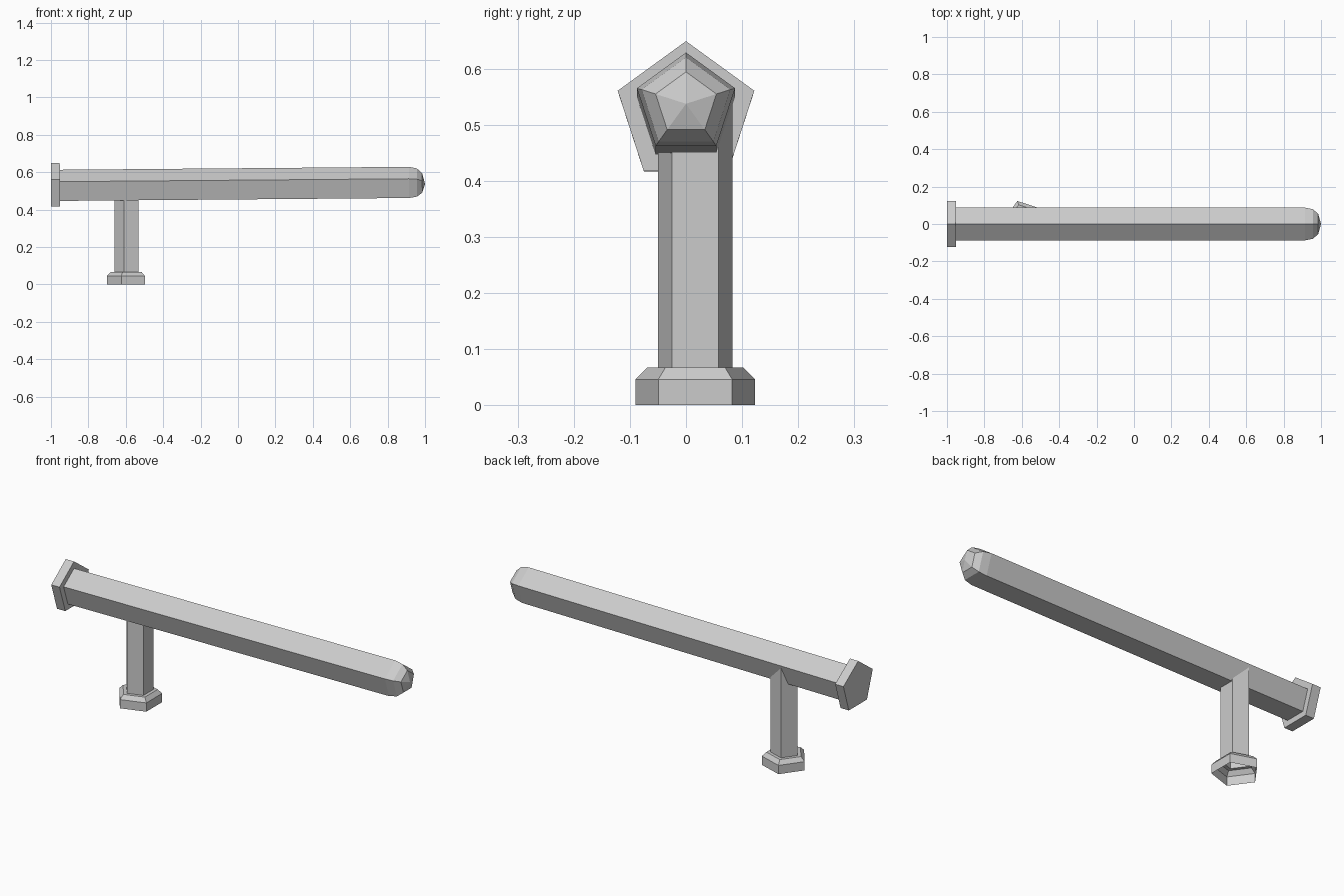
import bpy
import bmesh
from math import cos, sin, pi, radians
from mathutils import Matrix

cube = bpy.data.objects.get("Cube")
if cube:
    bpy.data.objects.remove(cube, do_unlink=True)

SIDES = 5

grey = bpy.data.materials.new("light_grey")
grey.use_nodes = True
grey.diffuse_color = (0.6, 0.6, 0.6, 1)
grey.node_tree.nodes["Principled BSDF"].inputs["Base Color"].default_value = (0.6, 0.6, 0.6, 1)


def pentagon_lathe(name, stations, matrix, close_start=True, close_end=True):
    """Skin five-sided rings given as (distance along axis, radius)."""
    bm = bmesh.new()
    rings = []
    for dist, radius in stations:
        ring = []
        for i in range(SIDES):
            a = pi + 2 * pi * i / SIDES
            ring.append(bm.verts.new((radius * cos(a), radius * sin(a), dist)))
        rings.append(ring)
    for low, high in zip(rings, rings[1:]):
        for i in range(SIDES):
            j = (i + 1) % SIDES
            bm.faces.new((low[i], low[j], high[j], high[i]))
    if close_start:
        bm.faces.new(rings[0][::-1])
    if close_end:
        bm.faces.new(rings[-1])
    bmesh.ops.remove_doubles(bm, verts=bm.verts, dist=0.0001)
    bm.transform(matrix)
    mesh = bpy.data.meshes.new(name)
    bm.to_mesh(mesh)
    bm.free()
    mesh.materials.append(grey)
    obj = bpy.data.objects.new(name, mesh)
    bpy.context.collection.objects.link(obj)
    return obj


# Long axis runs along x and rises very slightly toward the tip
shaft_axis = Matrix.Translation((-1, 0, 0.5205)) @ Matrix.Rotation(radians(89.52), 4, "Y")
handle_axis = Matrix.Translation((-0.589, 0.0165, 0))

# Main shaft with a rounded tip
pentagon_lathe("shaft",
               [(0.03, 0.092), (1.915, 0.092), (1.957, 0.083), (1.985, 0.057), (2.0, 0)],
               shaft_axis, close_end=False)

# Wide plate at the butt of the shaft
pentagon_lathe("end_plate", [(0, 0.128), (0.048, 0.128)], shaft_axis)

# Side handle and its flared knob, one shell open underneath
pentagon_lathe("side_handle",
               [(0, 0.112), (0.046, 0.112), (0.067, 0.0905), (0.067, 0.07), (0.54, 0.07)],
               handle_axis, close_start=False)
